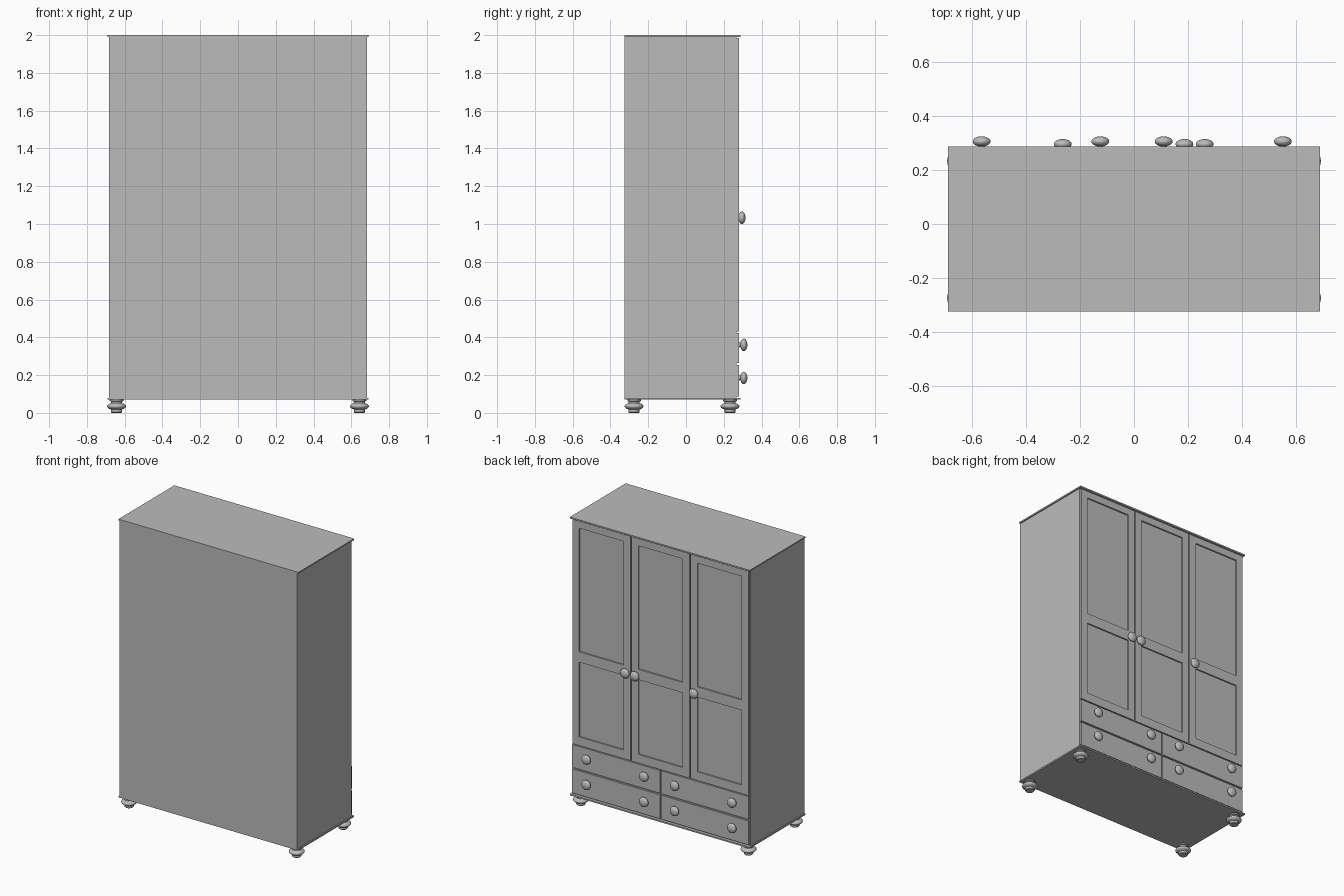
import bpy, math

cube = bpy.data.objects.get("Cube")
if cube:
    bpy.data.objects.remove(cube, do_unlink=True)

# Single painted finish
grey = bpy.data.materials.new("plain grey")
grey.use_nodes = True
grey.diffuse_color = (0.5, 0.5, 0.5, 1)
grey.node_tree.nodes["Principled BSDF"].inputs["Base Color"].default_value = (0.5, 0.5, 0.5, 1)


def make(name, verts, faces):
    mesh = bpy.data.meshes.new(name)
    mesh.from_pydata(verts, [], faces)
    mesh.materials.append(grey)
    obj = bpy.data.objects.new(name, mesh)
    bpy.context.collection.objects.link(obj)
    return obj


def box(name, xs, ys, zs):
    verts = [(x, y, z) for x in xs for y in ys for z in zs]
    faces = [(0, 1, 3, 2), (4, 6, 7, 5), (0, 4, 5, 1),
             (2, 3, 7, 6), (0, 2, 6, 4), (1, 5, 7, 3)]
    return make(name, verts, faces)


def turned(name, profile, location, tilt=0, sides=32):
    """Revolve (radius, height) points into a capped, smooth turned part."""
    verts, faces = [], []
    for r, h in profile:
        for i in range(sides):
            a = math.tau * i / sides
            verts.append((r * math.cos(a), r * math.sin(a), h))
    for k in range(len(profile) - 1):
        for i in range(sides):
            j = (i + 1) % sides
            faces.append((k * sides + i, k * sides + j,
                          (k + 1) * sides + j, (k + 1) * sides + i))
    faces.append(tuple(reversed(range(sides))))
    faces.append(tuple(range((len(profile) - 1) * sides, len(profile) * sides)))
    obj = make(name, verts, faces)
    obj.location = location
    obj.rotation_euler.x = tilt
    bpy.ops.object.select_all(action='DESELECT')
    obj.select_set(True)
    bpy.context.view_layer.objects.active = obj
    bpy.ops.object.shade_smooth_by_angle(angle=math.radians(40))
    return obj


def bulge(radius, half, centre, inner, steps=10):
    """Rounded profile running from the inner radius out and back."""
    start = math.acos(inner / radius)
    angles = [-start + 2 * start * i / steps for i in range(steps + 1)]
    return [(radius * math.cos(a), centre + half * math.sin(a)) for a in angles]


BACK, FACE, FRONT = -0.325, 0.268, 0.28

# Carcass with top and base boards
box("carcass", (-0.682, 0.682), (BACK, FACE), (0.08, 1.99))
box("top_board", (-0.69, 0.69), (BACK, 0.288), (1.99, 2.0))
box("base_board", (-0.69, 0.69), (BACK, 0.288), (0.07, 0.08))

# Three framed doors, each with two recessed panels
rails = [(0.43, 0.49), (1.008, 1.08), (1.937, 1.985)]
for label, cx in (("left", 0.453), ("middle", 0), ("right", -0.453)):
    for side in (-1, 1):
        xs = sorted((cx + side * 0.17, cx + side * 0.223))
        box(label + "_door_stile", xs, (FACE, FRONT), (rails[0][0], rails[-1][1]))
    for zs in rails:
        box(label + "_door_rail", (cx - 0.17, cx + 0.17), (FACE, FRONT), zs)
    box(label + "_door_panels", (cx - 0.17, cx + 0.17), (FACE, FACE + 0.002),
        (rails[0][1], rails[-1][0]))

# Four drawers
for x0, x1 in ((-0.677, -0.005), (0.005, 0.677)):
    for zs in ((0.088, 0.254), (0.265, 0.423)):
        box("drawer_front", (x0, x1), (FACE, FRONT), zs)

# Turned knobs
drawer_knob = [(0.013, 0)] + bulge(0.033, 0.019, 0.026, 0.012) + [(0.002, 0.045)]
door_knob = [(0.013, -0.008)] + bulge(0.033, 0.019, 0.016, 0.012) + [(0.002, 0.035)]
for x in (-0.565, -0.125, 0.11, 0.552):
    for z in (0.185, 0.36):
        turned("drawer_knob", drawer_knob, (x, FRONT, z), -math.pi / 2)
for x in (-0.264, 0.187, 0.262):
    turned("door_knob", door_knob, (x, FRONT, 1.033), -math.pi / 2)

# Bun feet
foot = [(0.026, 0), (0.03, 0.004), (0.03, 0.013)] + bulge(0.05, 0.021, 0.035, 0.03) \
    + [(0.03, 0.06), (0.036, 0.063), (0.036, 0.07)]
for x in (-0.643, 0.643):
    for y in (-0.275, 0.233):
        turned("bun_foot", foot, (x, y, 0))
